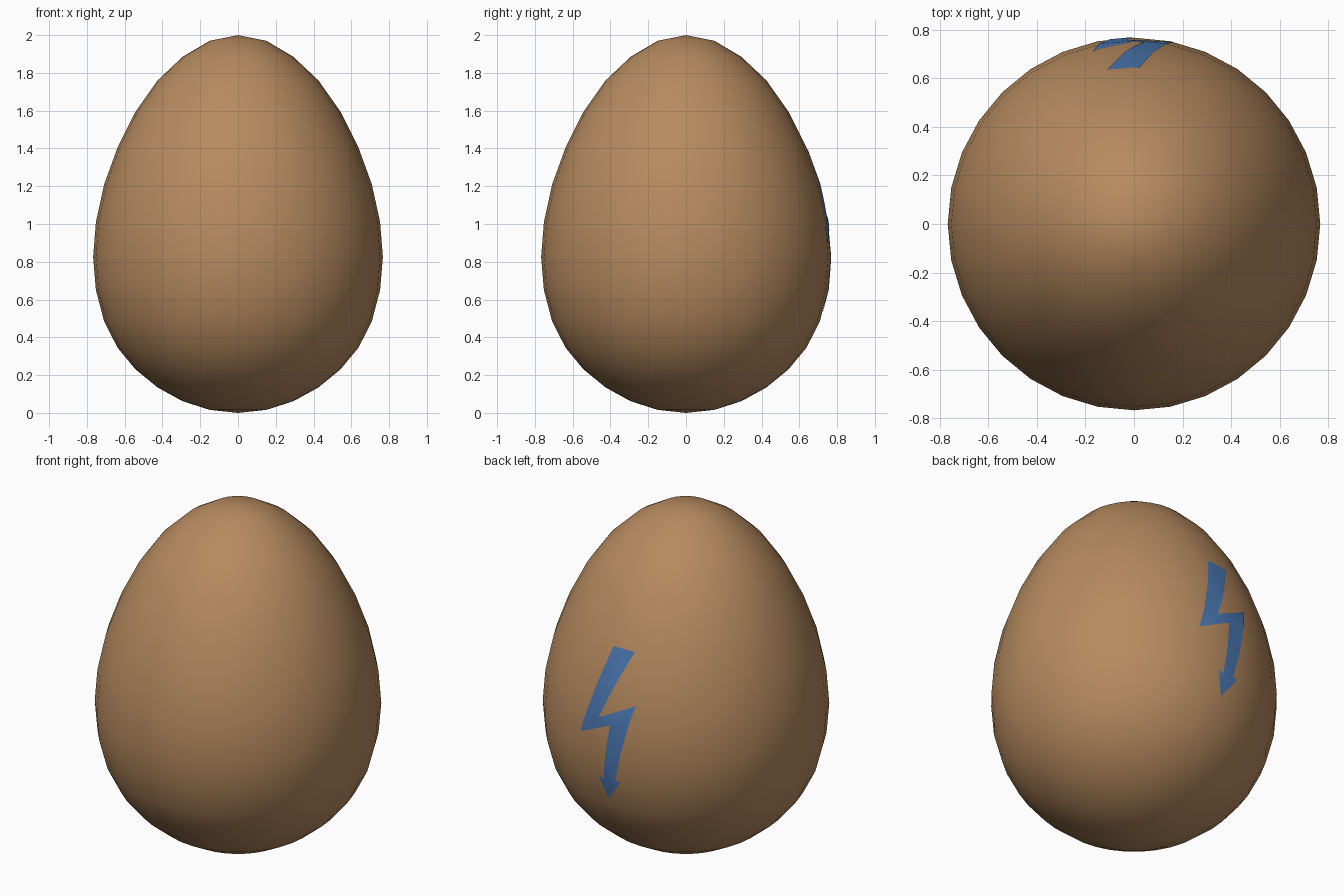
import bpy, bmesh, math
from mathutils import Matrix, Vector

if "Cube" in bpy.data.objects:
    bpy.data.objects.remove(bpy.data.objects["Cube"])

RADIUS = 0.767
# Height of each sphere ring, from tip to base
HEIGHTS = [2.0, 1.97, 1.885, 1.76, 1.595, 1.405, 1.21, 1.01, 0.825,
           0.65, 0.485, 0.345, 0.23, 0.135, 0.062, 0.016, 0.0]
# Outline of the jagged arrow, as (x, z) on the back of the shell
BOLT = [(0.022, 1.395), (-0.11, 1.39), (0.044, 1.01), (-0.17, 1.115),
        (-0.064, 0.665), (-0.093, 0.655), (0.0, 0.53), (0.042, 0.668),
        (0.01, 0.655), (-0.031, 0.982), (0.168, 0.89)]


def material(name, rgb):
    mat = bpy.data.materials.new(name)
    mat.diffuse_color = (*rgb, 1)
    mat.use_nodes = True
    mat.node_tree.nodes["Principled BSDF"].inputs["Base Color"].default_value = mat.diffuse_color
    return mat


def make_object(name, bm, mat):
    mesh = bpy.data.meshes.new(name)
    bmesh.ops.recalc_face_normals(bm, faces=bm.faces)
    for f in bm.faces:
        f.smooth = True
    bm.to_mesh(mesh)
    bm.free()
    mesh.materials.append(mat)
    ob = bpy.data.objects.new(name, mesh)
    bpy.context.collection.objects.link(ob)
    return ob


def egg_mesh(grow=1.0):
    bm = bmesh.new()
    bmesh.ops.create_uvsphere(bm, u_segments=32, v_segments=16, radius=1)
    for v in bm.verts:
        ring = round(math.acos(max(-1, min(1, v.co.z))) / math.pi * 16)
        v.co = Vector((v.co.x * RADIUS, v.co.y * RADIUS, HEIGHTS[ring]))
    centre = Matrix.Translation((0, 0, -0.9))
    bmesh.ops.scale(bm, vec=(grow,) * 3, space=centre, verts=bm.verts)
    return bm


brown = material("eggshell brown", (0.47, 0.255, 0.115))
blue = material("bolt blue", (0.07, 0.19, 0.455))

# Egg shell
make_object("egg_shell", egg_mesh(), brown)

# Prism that cuts the arrow shape, from inside the egg out through the back
bm = bmesh.new()
face = bm.faces.new([bm.verts.new((x, 0.2, z)) for x, z in BOLT])
ext = bmesh.ops.extrude_face_region(bm, geom=[face], use_keep_orig=True)
bmesh.ops.translate(bm, vec=(0, 0.9, 0),
                    verts=[g for g in ext["geom"] if isinstance(g, bmesh.types.BMVert)])
cutter = make_object("bolt_cutter", bm, blue)
cutter.hide_render = True

# Painted bolt: a slightly larger shell trimmed to the arrow outline
bolt = make_object("painted_bolt", egg_mesh(1.004), blue)
mod = bolt.modifiers.new("trim", "BOOLEAN")
mod.operation = "INTERSECT"
mod.solver = "EXACT"
mod.object = cutter
bpy.context.view_layer.update()
trimmed = bpy.data.meshes.new_from_object(
    bolt.evaluated_get(bpy.context.evaluated_depsgraph_get()))
bolt.modifiers.clear()
bolt.data = trimmed
bpy.data.objects.remove(cutter)

# Keep only the outer skin of the bolt
bm = bmesh.new()
bm.from_mesh(trimmed)
bm.normal_update()
bmesh.ops.delete(bm, geom=[f for f in bm.faces if f.normal.y < 0.5], context="FACES")
for f in bm.faces:
    f.smooth = True
    f.material_index = 0
bm.to_mesh(trimmed)
bm.free()
